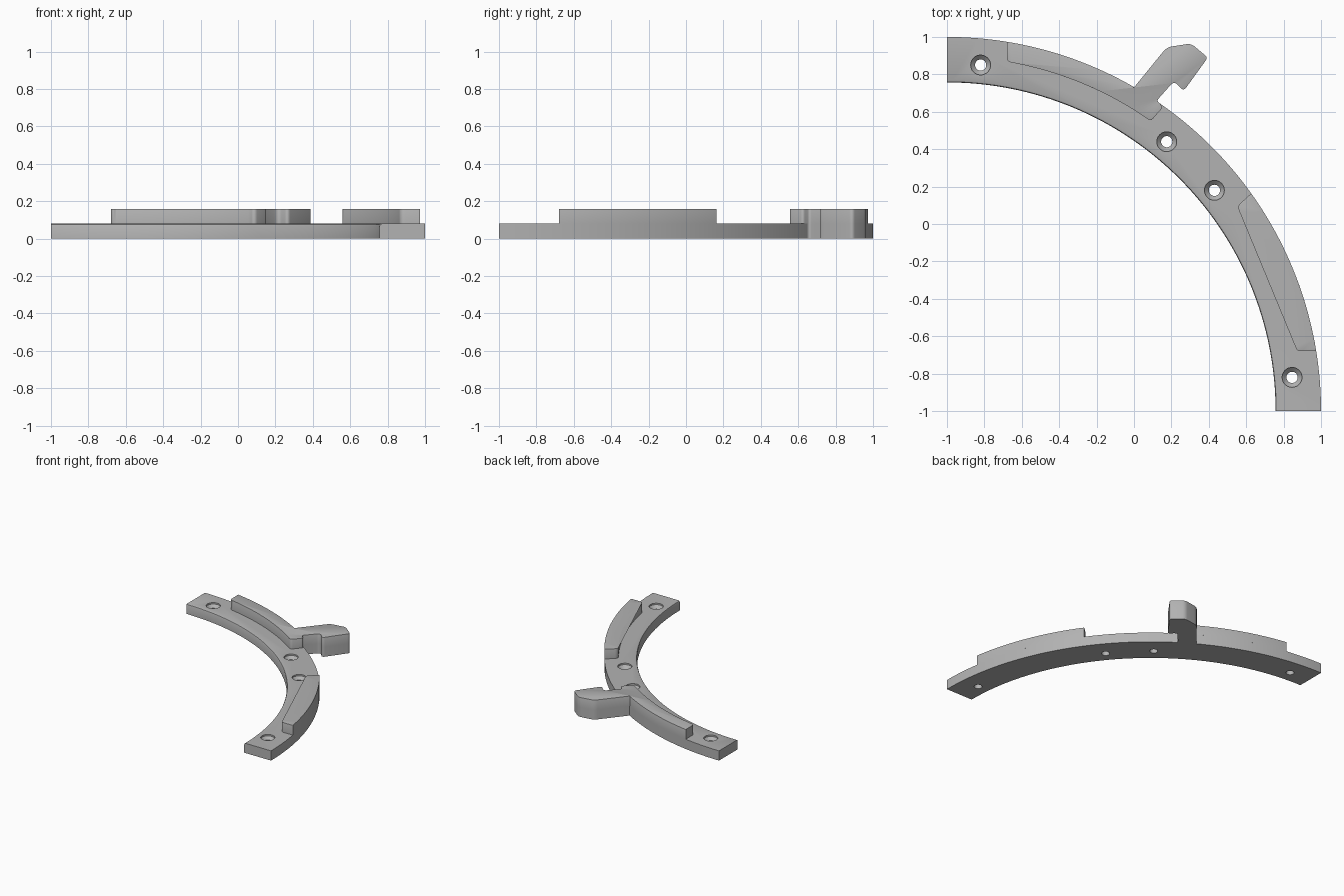
import bpy, bmesh
from math import sin, cos, acos, asin, atan2, pi
from mathutils import Vector

if "Cube" in bpy.data.objects:
    bpy.data.objects.remove(bpy.data.objects["Cube"], do_unlink=True)

R_OUT, R_IN, R_RIDGE = 2.0, 1.757, 1.895
BASE_Z, TOP_Z = 0.08, 0.16
CENTRE = Vector((-1, -1))

grey = bpy.data.materials.new("plain_grey")
grey.use_nodes = True
grey.diffuse_color = (0.45, 0.45, 0.45, 1)
grey.node_tree.nodes["Principled BSDF"].inputs["Base Color"].default_value = grey.diffuse_color


def arc(radius, a0, a1, n):
    """Points on a circle round the ring centre, from angle a0 to a1."""
    angles = [a0 + (a1 - a0) * i / n for i in range(n + 1)]
    return [CENTRE + Vector((cos(a), sin(a))) * radius for a in angles]


def angle_of(x, y):
    return atan2(y + 1, x + 1)


def rounded(prev, corner, nxt, r, steps=5):
    """Replace one corner with a short curve."""
    a = corner + (prev - corner).normalized() * r
    b = corner + (nxt - corner).normalized() * r
    ts = [i / steps for i in range(steps + 1)]
    return [a * (1 - t) ** 2 + corner * 2 * t * (1 - t) + b * t * t for t in ts]


def round_path(points, radii):
    """Round the corners of an open path, leaving its two ends as they are."""
    out = [points[0]]
    for i in range(1, len(points) - 1):
        out += rounded(points[i - 1], points[i], points[i + 1], radii[i - 1])
    return out + [points[-1]]


def prism(name, outline, z0, z1, bevel=0.0, rule=lambda e: True):
    """Extrude an outline and bevel the top edges that pass the rule."""
    bm = bmesh.new()
    face = bm.faces.new([bm.verts.new((p.x, p.y, z0)) for p in outline])
    ext = bmesh.ops.extrude_face_region(bm, geom=[face], use_keep_orig=True)
    for v in ext["geom"]:
        if isinstance(v, bmesh.types.BMVert):
            v.co.z = z1
    bmesh.ops.recalc_face_normals(bm, faces=bm.faces)
    if bevel:
        top = [e for e in bm.edges
               if all(abs(v.co.z - z1) < 1e-5 for v in e.verts) and rule(e)]
        bmesh.ops.bevel(bm, geom=top, offset=bevel, segments=2, profile=0.5,
                        affect='EDGES', clamp_overlap=True)
    mesh = bpy.data.meshes.new(name)
    bm.to_mesh(mesh)
    bm.free()
    mesh.materials.append(grey)
    obj = bpy.data.objects.new(name, mesh)
    bpy.context.collection.objects.link(obj)
    return obj


def on_inner_arc(e):
    return all(abs((v.co.xy - CENTRE).length - R_IN) < 1e-3 for v in e.verts)


# Quarter ring base
base = prism("ring_base", arc(R_OUT, 0, pi / 2, 96) + arc(R_IN, pi / 2, 0, 96),
             0, BASE_Z, 0.012, on_inner_arc)

# Countersunk screw holes
for x, y in ((-0.82, 0.85), (0.175, 0.44), (0.43, 0.18), (0.845, -0.82)):
    bm = bmesh.new()
    rings = []
    for r, z in ((0.03, -0.05), (0.03, 0.045), (0.053, 0.068), (0.053, 0.12)):
        rings.append([bm.verts.new((x + r * cos(i * pi / 16), y + r * sin(i * pi / 16), z))
                      for i in range(32)])
    for lo, hi in zip(rings, rings[1:]):
        for i in range(32):
            j = (i + 1) % 32
            bm.faces.new((lo[i], lo[j], hi[j], hi[i]))
    bm.faces.new(rings[0][::-1])
    bm.faces.new(rings[-1])
    mesh = bpy.data.meshes.new("hole_cutter")
    bm.to_mesh(mesh)
    bm.free()
    mesh.materials.append(grey)
    cutter = bpy.data.objects.new("hole_cutter", mesh)
    cutter.hide_render = True
    bpy.context.collection.objects.link(cutter)
    mod = base.modifiers.new("hole", 'BOOLEAN')
    mod.operation, mod.solver, mod.object = 'DIFFERENCE', 'EXACT', cutter
    bpy.context.view_layer.objects.active = base
    bpy.ops.object.modifier_apply(modifier=mod.name)
    bpy.data.objects.remove(cutter, do_unlink=True)

# Hook outline, from the outer arc round the tip and back to the arc
hook = [Vector(p) for p in ((0, 0.73), (0.175, 0.945), (0.305, 0.965), (0.395, 0.89),
                            (0.265, 0.71), (0.215, 0.765), (0.122, 0.66), (0.155, 0.625))]
hook_path = round_path(hook, (0.03, 0.025, 0.02, 0.025, 0.03, 0.014))

# Left ridge, joined to the hook
left_out, left_in = acos(0.32 / R_OUT), acos(0.32 / R_RIDGE)
hook_in = angle_of(0.09, 0.55)
inner = arc(R_RIDGE, hook_in, left_in, 40)
heel = rounded(hook[-1], inner[0], inner[4], 0.02)
corner = rounded(inner[-5], inner[-1], Vector((-0.68, 0.97)), 0.025)
outline = (arc(R_OUT, left_out, angle_of(0, 0.73), 40)[:-1] + hook_path[:-1]
           + rounded(hook[-2], hook[-1], inner[0], 0.015) + heel + inner[1:-1] + corner)
left_ridge = prism("left_ridge_and_hook", outline, BASE_Z, TOP_Z, 0.009)

# Lower half of the hook, outside the ring
lower_hook = prism("lower_hook", hook_path[:-1] + arc(R_OUT - 0.003, angle_of(0.13, 0.645),
                   angle_of(0, 0.73), 8)[:-1], 0, BASE_Z)

# Right ridge
low_out, low_in = asin(0.32 / R_OUT), asin(0.32 / R_RIDGE)
high_out, high_in = angle_of(0.622, 0.16), angle_of(0.545, 0.09)
outer = arc(R_OUT, low_out, high_out, 40)
inner = arc(R_RIDGE, high_in, low_in, 40)
outline = (outer + rounded(outer[-1], inner[0], inner[4], 0.03) + inner[1:-1]
           + rounded(inner[-5], inner[-1], outer[0], 0.025))
right_ridge = prism("right_ridge", outline, BASE_Z, TOP_Z, 0.009)

# Smooth the curved walls, keep the corners sharp
bpy.ops.object.select_all(action='DESELECT')
for obj in (base, left_ridge, lower_hook, right_ridge):
    obj.select_set(True)
bpy.context.view_layer.objects.active = base
bpy.ops.object.shade_smooth_by_angle(angle=0.5)
